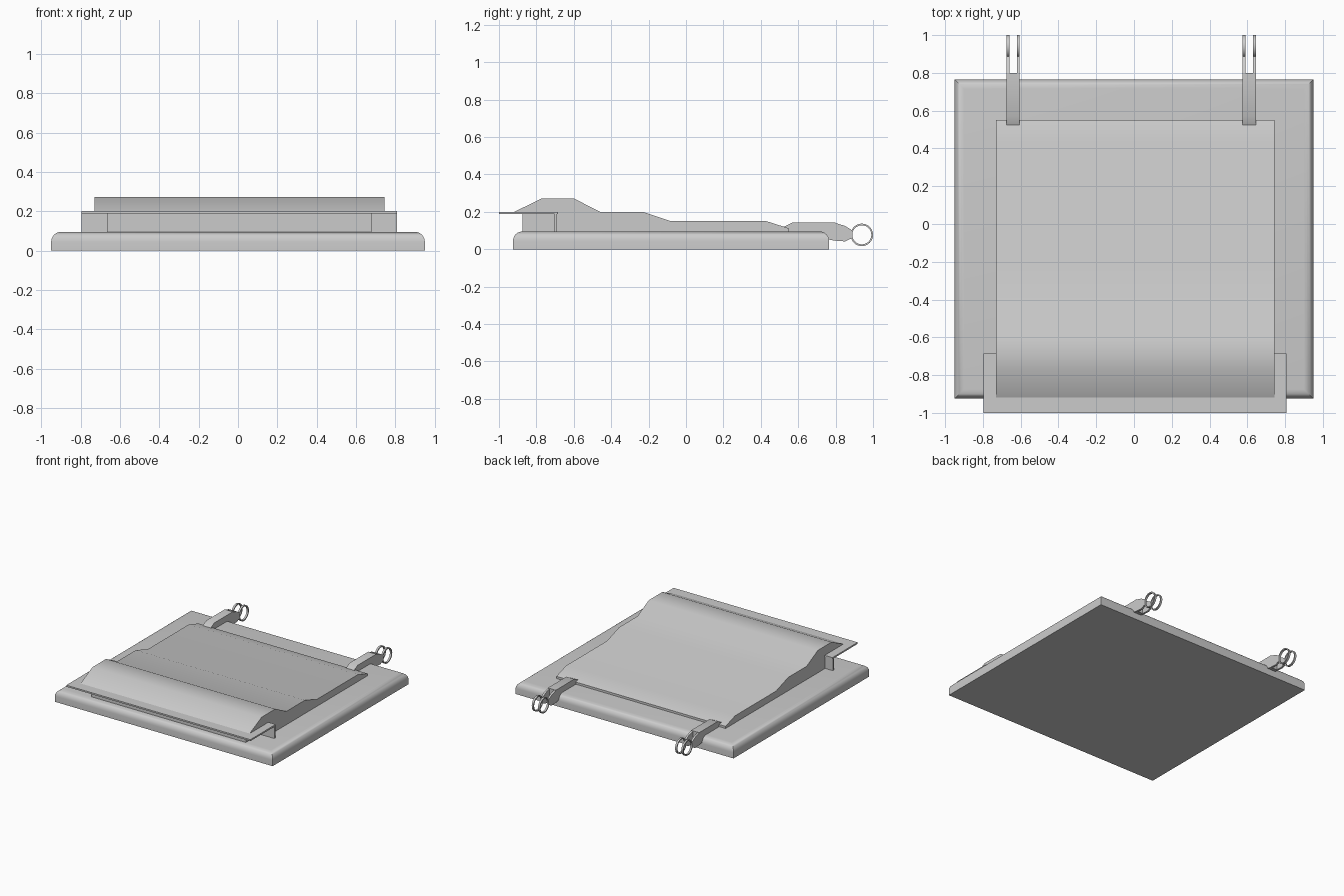
import bpy, bmesh, math

cube = bpy.data.objects.get("Cube")
if cube:
    bpy.data.objects.remove(cube, do_unlink=True)

COLOR = (0.6, 0.6, 0.6, 1)
grey = bpy.data.materials.new("plain_grey")
grey.use_nodes = True
grey.diffuse_color = COLOR
grey.node_tree.nodes["Principled BSDF"].inputs["Base Color"].default_value = COLOR


def finish(name, bm):
    bmesh.ops.recalc_face_normals(bm, faces=bm.faces)
    mesh = bpy.data.meshes.new(name)
    bm.to_mesh(mesh)
    bm.free()
    mesh.materials.append(grey)
    obj = bpy.data.objects.new(name, mesh)
    bpy.context.collection.objects.link(obj)
    bpy.ops.object.select_all(action='DESELECT')
    obj.select_set(True)
    bpy.context.view_layer.objects.active = obj
    bpy.ops.object.shade_smooth_by_angle(angle=math.radians(32))
    return obj


def extrude_profile(name, profile, x0, x1):
    """Sweep a side profile of (y, z) points from x0 to x1."""
    bm = bmesh.new()
    face = bm.faces.new([bm.verts.new((x0, y, z)) for y, z in profile])
    new = bmesh.ops.extrude_face_region(bm, geom=[face])["geom"]
    verts = [v for v in new if isinstance(v, bmesh.types.BMVert)]
    bmesh.ops.translate(bm, verts=verts, vec=(x1 - x0, 0, 0))
    return finish(name, bm)


def box(name, x0, x1, y0, y1, z0, z1):
    return extrude_profile(name, [(y0, z0), (y1, z0), (y1, z1), (y0, z1)], x0, x1)


def ring(name, x0, x1, y, z, outer, inner, sides=32):
    """Thin hoop whose axis runs along x."""
    bm = bmesh.new()
    loops = []
    for x, r in ((x0, outer), (x1, outer), (x1, inner), (x0, inner)):
        loops.append([bm.verts.new((x, y + r * math.cos(math.tau * i / sides),
                                    z + r * math.sin(math.tau * i / sides)))
                      for i in range(sides)])
    for k in range(4):
        a, b = loops[k], loops[(k + 1) % 4]
        for i in range(sides):
            j = (i + 1) % sides
            bm.faces.new((a[i], a[j], b[j], b[i]))
    return finish(name, bm)


# Base slab with rounded upper edges
bm = bmesh.new()
bmesh.ops.create_cube(bm, size=1)
for v in bm.verts:
    v.co = (v.co.x * 1.9, v.co.y * 1.69 - 0.08, (v.co.z + 0.5) * 0.095)
top = [e for e in bm.edges if all(v.co.z > 0.09 for v in e.verts)]
bmesh.ops.bevel(bm, geom=top, offset=0.05, segments=6, profile=0.5, affect='EDGES')
finish("base_slab", bm)

# Stepped cover on top of the slab
LEFT, RIGHT = 0.745, -0.73
extrude_profile("stepped_cover", [
    (-0.92, 0.199), (-0.77, 0.272), (-0.60, 0.272), (-0.46, 0.2), (-0.23, 0.2),
    (-0.08, 0.15), (0.43, 0.15), (0.55, 0.112), (0.55, 0.085), (-0.695, 0.085),
    (-0.695, 0.192)], RIGHT, LEFT)

# Recessed front block, overhanging lip and its folded-down rear flange
box("front_block", -0.665, 0.68, -0.873, -0.69, 0.085, 0.192)
box("front_lip", -0.797, 0.808, -1.0, -0.685, 0.188, 0.2)
box("lip_flange", -0.797, 0.808, -0.702, -0.69, 0.085, 0.19)

# Hinges: solid arm, two prongs and two hoops each
arm = [(0.51, 0.09), (0.51, 0.113), (0.57, 0.143), (0.80, 0.143), (0.80, 0.045), (0.72, 0.06)]
prong = [(0.79, 0.143), (0.85, 0.125), (0.89, 0.1), (0.885, 0.058), (0.85, 0.042), (0.79, 0.047)]
WIDTH, TINE = 0.07, 0.015
for side, x in (("right", -0.675), ("left", 0.575)):
    extrude_profile(f"{side}_hinge_arm", arm, x, x + WIDTH)
    for tag, px in (("outer", x), ("inner", x + WIDTH - TINE)):
        extrude_profile(f"{side}_{tag}_hinge_prong", prong, px, px + TINE)
        ring(f"{side}_{tag}_hinge_hoop", px, px + TINE, 0.94, 0.077, 0.06, 0.051)
